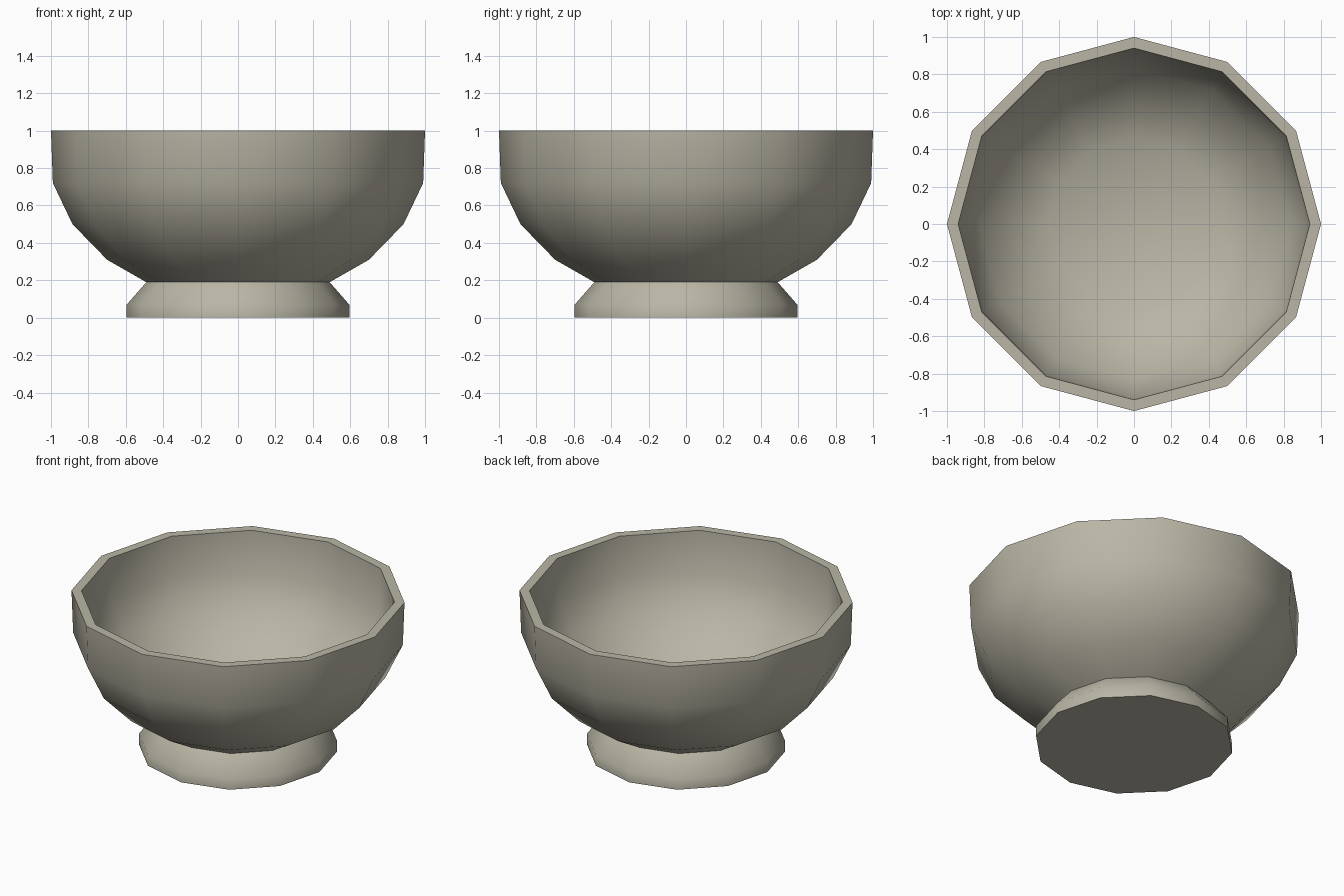
import bpy, bmesh, math

if "Cube" in bpy.data.objects:
    bpy.data.objects.remove(bpy.data.objects["Cube"])

SIDES = 12

# single stone colour
stone = bpy.data.materials.new("warm_grey_stone")
stone.diffuse_color = (0.49, 0.47, 0.38, 1)
stone.use_nodes = True
stone.node_tree.nodes["Principled BSDF"].inputs["Base Color"].default_value = stone.diffuse_color


def lathe(name, profile):
    """Revolve an (radius, z) profile; radius 0 makes a pole."""
    bm = bmesh.new()
    rings = []
    for r, z in profile:
        if r == 0:
            rings.append([bm.verts.new((0, 0, z))] * SIDES)
        else:
            rings.append([bm.verts.new((r * math.cos(2 * math.pi * i / SIDES),
                                        r * math.sin(2 * math.pi * i / SIDES), z))
                          for i in range(SIDES)])
    for a, b in zip(rings, rings[1:]):
        for i in range(SIDES):
            j = (i + 1) % SIDES
            quad = list(dict.fromkeys((a[i], a[j], b[j], b[i])))
            bm.faces.new(quad)
    bmesh.ops.recalc_face_normals(bm, faces=bm.faces)
    mesh = bpy.data.meshes.new(name)
    bm.to_mesh(mesh)
    bm.free()
    mesh.materials.append(stone)
    obj = bpy.data.objects.new(name, mesh)
    bpy.context.collection.objects.link(obj)
    bpy.ops.object.select_all(action='DESELECT')
    obj.select_set(True)
    bpy.context.view_layer.objects.active = obj
    bpy.ops.object.shade_smooth_by_angle(angle=math.radians(55))
    return obj


# footed bowl: flared foot, outer wall, flat rim, hollow inside
lathe("footed_bowl", [
    (0, 0), (0.595, 0), (0.595, 0.07), (0.49, 0.19),
    (0.70, 0.31), (0.885, 0.50), (0.99, 0.72), (1.0, 1.0),
    (0.94, 1.0), (0.93, 0.73), (0.83, 0.53), (0.66, 0.36),
    (0.46, 0.25), (0, 0.23),
])
